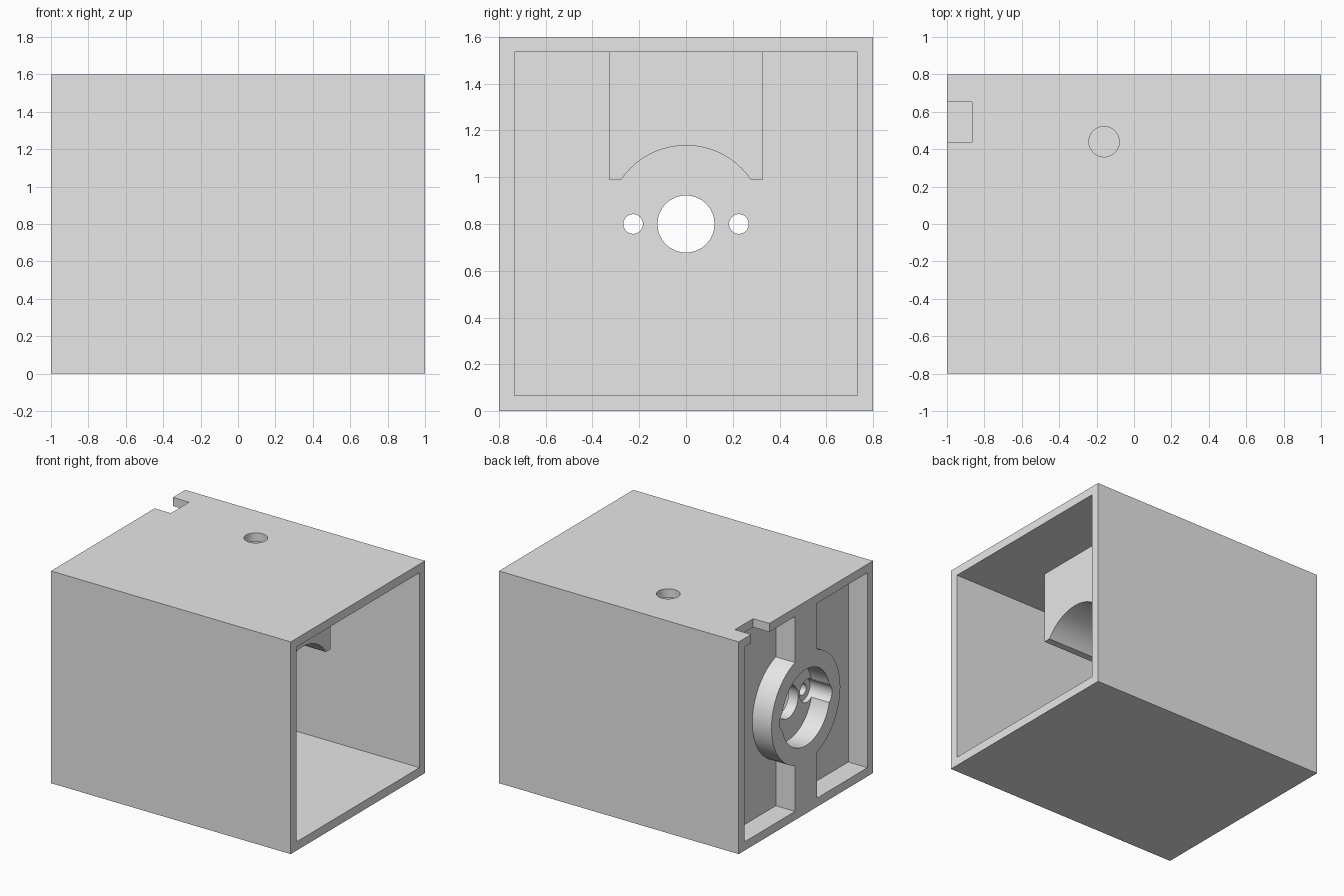
import bpy, bmesh, math
from mathutils import Matrix, Vector

if "Cube" in bpy.data.objects:
    bpy.data.objects.remove(bpy.data.objects["Cube"], do_unlink=True)

grey = bpy.data.materials.new("plain grey")
grey.use_nodes = True
grey.diffuse_color = (0.8, 0.8, 0.8, 1)
for node in grey.node_tree.nodes:
    if node.type == 'BSDF_PRINCIPLED':
        node.inputs["Base Color"].default_value = (0.8, 0.8, 0.8, 1)


def finish(name, bm):
    mesh = bpy.data.meshes.new(name)
    bm.to_mesh(mesh)
    bm.free()
    mesh.materials.append(grey)
    obj = bpy.data.objects.new(name, mesh)
    bpy.context.collection.objects.link(obj)
    return obj


def box(name, x, y, z):
    """Box from (low, high) pairs."""
    bm = bmesh.new()
    size = Vector((x[1] - x[0], y[1] - y[0], z[1] - z[0]))
    centre = Vector((sum(x), sum(y), sum(z))) / 2
    bmesh.ops.create_cube(bm, size=1, matrix=Matrix.Translation(centre) @ Matrix.Diagonal(size).to_4x4())
    return finish(name, bm)


def rod(name, radius, low, high, a, b, axis='X'):
    """Cylinder from low to high along X at (y, z) = (a, b), or along Z at (x, y) = (a, b)."""
    bm = bmesh.new()
    mid = (low + high) / 2
    if axis == 'X':
        place = Matrix.Translation((mid, a, b)) @ Matrix.Rotation(math.pi / 2, 4, 'Y')
    else:
        place = Matrix.Translation((a, b, mid))
    bmesh.ops.create_cone(bm, cap_ends=True, segments=64, radius1=radius, radius2=radius,
                          depth=high - low, matrix=place)
    return finish(name, bm)


def cut(target, *cutters):
    """Subtract each cutter from the target, then discard it."""
    for cutter in cutters:
        cutter.hide_render = True
        mod = target.modifiers.new("cut", 'BOOLEAN')
        mod.operation = 'DIFFERENCE'
        mod.solver = 'EXACT'
        mod.object = cutter
        bpy.context.view_layer.objects.active = target
        bpy.ops.object.modifier_apply(modifier=mod.name)
        bpy.data.objects.remove(cutter, do_unlink=True)
    return target


INNER = (-0.734, 0.734)
HEIGHT = (0.066, 1.535)
MID = 0.8          # height of the shaft axis
POCKET = -0.84     # floor of the end pocket
BACK = -0.77       # cavity side of the partition

# Outer housing
housing = box("motor_housing", (-1, 1), (-0.8, 0.8), (0, 1.6))

# Main cavity, leaving the saddle block hanging from the roof
saddle = cut(box("saddle", (BACK - 0.2, 0.54), (-0.33, 0.33), (0.99, 1.8)),
             rod("saddle_bore", 0.336, -1.5, 1.5, 0, MID))
cavity = cut(box("cavity", (BACK, 1.2), INNER, HEIGHT), saddle)

# End pocket, leaving the upright rib and round boss
pocket = cut(box("pocket", (-1.2, POCKET), INNER, HEIGHT),
             box("rib", (-1.4, -0.6), (-0.13, 0.13), (-0.2, 1.8)),
             rod("boss", 0.41, -1.4, -0.6, 0, MID))
cut(housing, cavity, pocket)

# Boss recess and shaft hole
cut(housing, rod("recess", 0.287, -1.2, -0.85, 0, MID),
    rod("shaft_hole", 0.122, -1.3, -0.6, 0, MID))

# Counterbored screw holes
for side in (-1, 1):
    y = side * 0.226
    cut(housing, rod("counterbore", 0.086, -1.2, -0.815, y, MID),
        rod("screw_hole", 0.042, -1.3, -0.6, y, MID))

# Roof hole and cable notch
cut(housing, rod("roof_hole", 0.081, 1.4, 1.8, -0.16, 0.44, 'Z'),
    box("cable_notch", (-1.2, -0.865), (0.435, 0.652), (1.5, 1.8)))

bpy.ops.object.select_all(action='DESELECT')
housing.select_set(True)
bpy.context.view_layer.objects.active = housing
bpy.ops.object.shade_smooth_by_angle(angle=math.radians(30))
